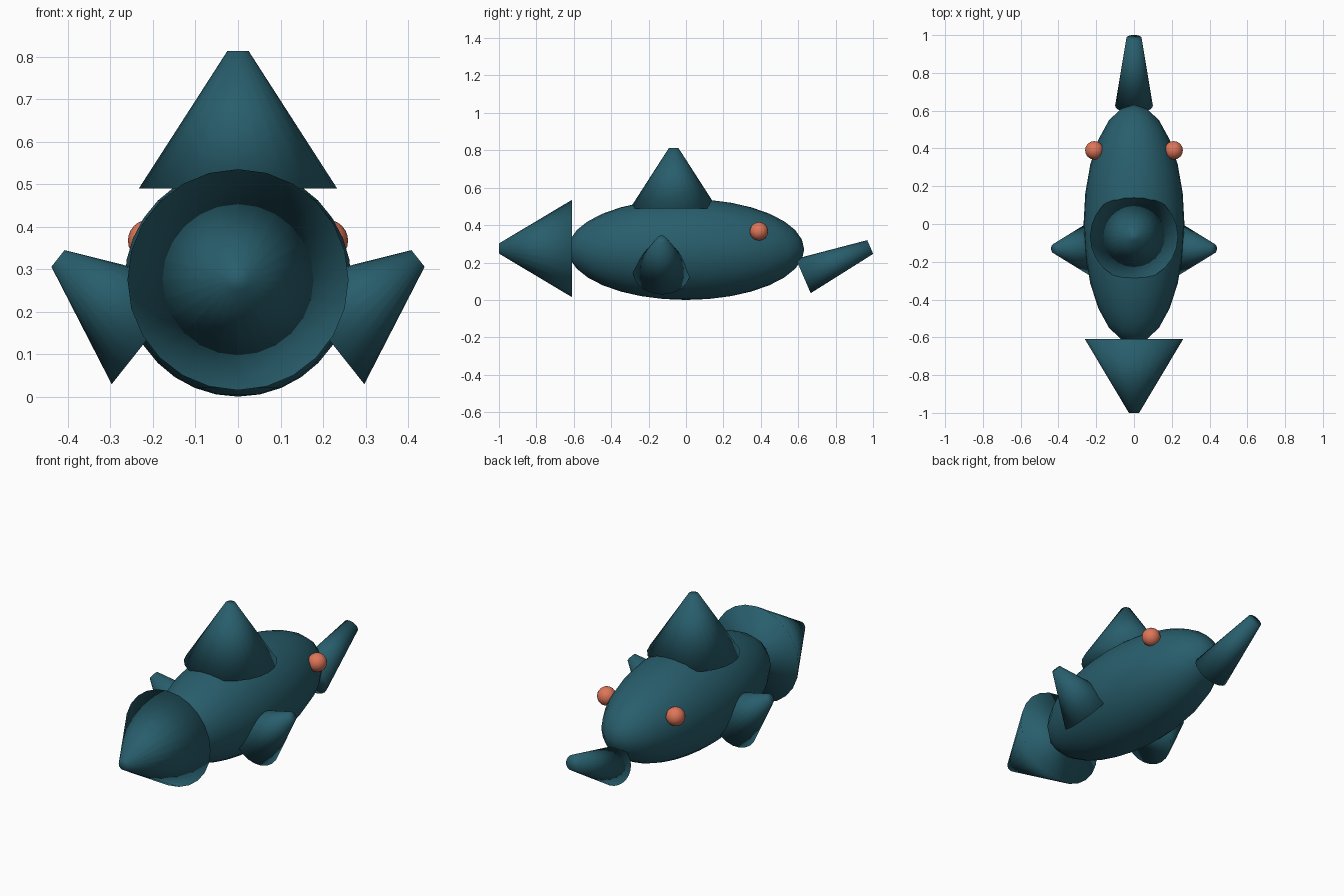
import bpy
from mathutils import Vector

if "Cube" in bpy.data.objects:
    bpy.data.objects.remove(bpy.data.objects["Cube"])


def material(name, rgb):
    m = bpy.data.materials.new(name)
    m.diffuse_color = (*rgb, 1)
    m.use_nodes = True
    m.node_tree.nodes["Principled BSDF"].inputs["Base Color"].default_value = m.diffuse_color
    return m


TEAL = material("deep teal", (0.021, 0.112, 0.150))
CORAL = material("coral", (0.73, 0.18, 0.10))


def finish(name, mat):
    ob = bpy.context.object
    ob.name = name
    ob.data.materials.append(mat)
    bpy.ops.object.shade_smooth()
    return ob


def ball(name, centre, radii, mat, segments, rings):
    bpy.ops.mesh.primitive_uv_sphere_add(segments=segments, ring_count=rings,
                                         radius=1, location=centre)
    bpy.context.object.scale = radii
    return finish(name, mat)


def cone(name, base, tip, base_radius, tip_radius):
    """Blunt capped cone running from the base centre to the tip centre."""
    base, tip = Vector(base), Vector(tip)
    axis = tip - base
    bpy.ops.mesh.primitive_cone_add(
        vertices=24, radius1=base_radius, radius2=tip_radius, depth=axis.length,
        location=(base + tip) / 2, rotation=axis.to_track_quat('Z', 'Y').to_euler())
    return finish(name, TEAL)


# Body
ball("body", (0, 0, 0.27), (0.267, 0.632, 0.27), TEAL, 24, 16)

# Front cone, back fin and rear spike
cone("front_cone", (0, -0.61, 0.275), (0, -1.0, 0.275), 0.26, 0.027)
cone("top_fin", (0, -0.066, 0.49), (0, -0.066, 0.813), 0.233, 0.025)
cone("rear_spike", (0, 0.627, 0.128), (0, 0.985, 0.283), 0.10, 0.04)

# Side fins and eyes, mirrored
for side, s in (("right", 1), ("left", -1)):
    cone(side + "_fin", (s * 0.202, -0.13, 0.149), (s * 0.4235, -0.13, 0.325),
         0.153, 0.025)
    ball(side + "_eye", (s * 0.21, 0.39, 0.367), (0.049,) * 3, CORAL, 16, 12)
